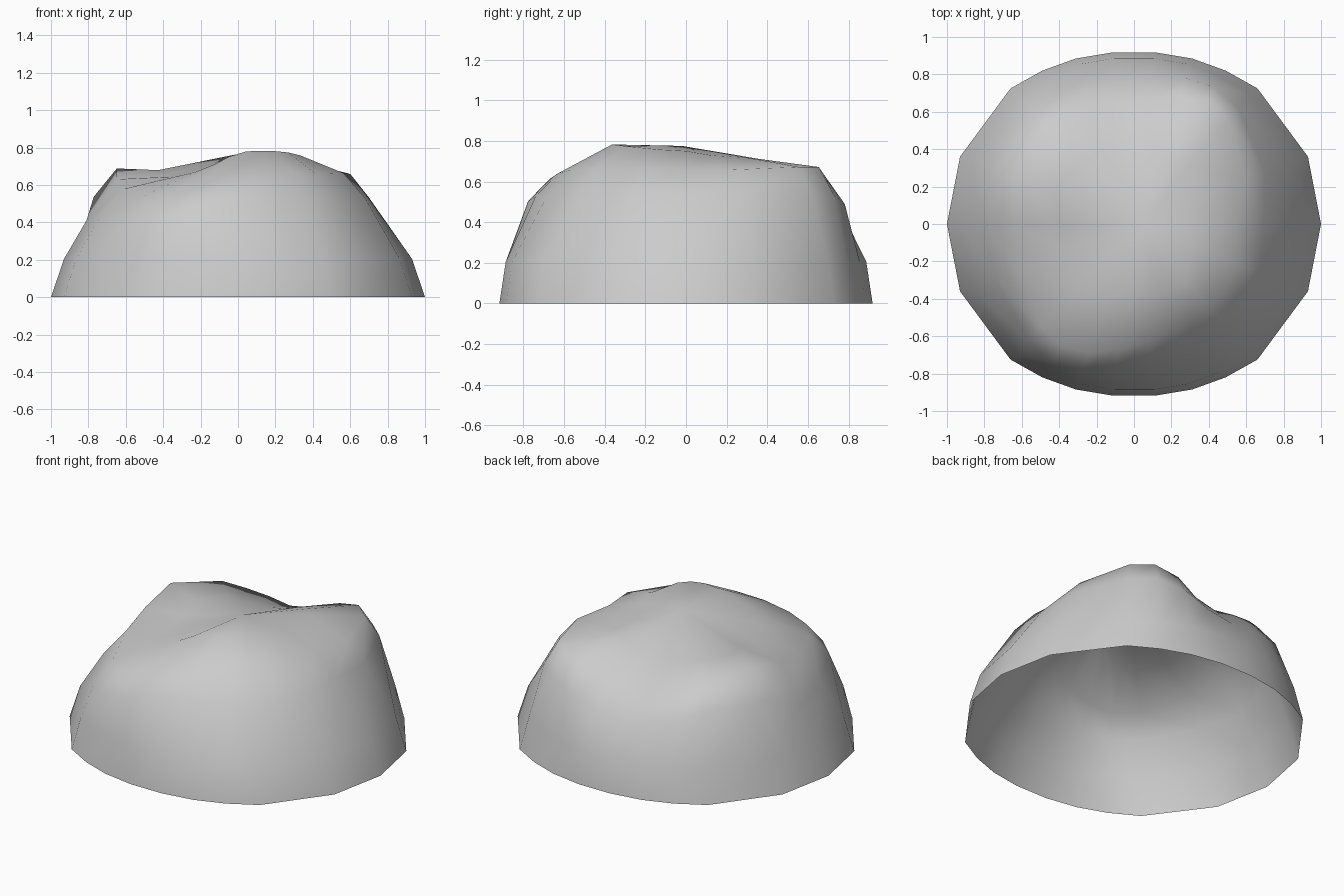
import bpy, bmesh, math

if "Cube" in bpy.data.objects:
    bpy.data.objects.remove(bpy.data.objects["Cube"])

# Rim outline: one quarter, mirrored to the other three (22 corners)
quarter = [(1.0, 0.0), (0.93, 0.36), (0.66, 0.725), (0.49, 0.82), (0.31, 0.885), (0.11, 0.918)]
back = quarter + [(-x, y) for x, y in reversed(quarter)]
rim = back + [(x, -y) for x, y in reversed(back[1:-1])]

# Upper rings: (radius, height) every 30 degrees, counter-clockwise from +x
shoulder = [(.69, .54), (.78, .53), (.85, .53), (.77, .41), (.81, .46), (.83, .57),
            (.81, .41), (.80, .43), (.86, .43), (.76, .52), (.72, .52), (.74, .53)]
plateau = [(.54, .67), (.69, .655), (.76, .67), (.63, .555), (.70, .595), (.71, .695),
           (.65, .63), (.68, .56), (.76, .55), (.65, .63), (.60, .66), (.63, .66)]
crown = [(.31, .75), (.38, .72), (.42, .71), (.38, .65), (.42, .65), (.48, .685),
         (.38, .65), (.40, .645), (.45, .67), (.36, .77), (.40, .78), (.38, .76)]


def sample(table, angle):
    """Smooth periodic interpolation of a (radius, height) table."""
    n = len(table)
    t = (angle / math.tau * n) % n
    i, f = int(t), t % 1.0
    out = []
    for k in (0, 1):
        a, b, c, d = (table[(i + j) % n][k] for j in (-1, 0, 1, 2))
        out.append(b + 0.5 * f * (c - a + f * (2*a - 5*b + 4*c - d + f * (3*(b - c) + d - a))))
    return out


bm = bmesh.new()
angles = [math.atan2(y, x) for x, y in rim]

# Open base and steep lower wall
rings = [[bm.verts.new((x, y, 0)) for x, y in rim],
         [bm.verts.new((x * .93, y * .966, .205)) for x, y in rim]]

# Uneven shoulder and top
for table in (shoulder, plateau, crown):
    ring = []
    for a in angles:
        r, z = sample(table, a)
        ring.append(bm.verts.new((r * math.cos(a), r * math.sin(a), z)))
    rings.append(ring)

n = len(rim)
for low, high in zip(rings, rings[1:]):
    for i in range(n):
        j = (i + 1) % n
        bm.faces.new((low[i], low[j], high[j], high[i]))
peak = bm.verts.new((0.05, -0.02, .775))
for i in range(n):
    bm.faces.new((rings[-1][i], rings[-1][(i + 1) % n], peak))

for f in bm.faces:
    f.smooth = True
mesh = bpy.data.meshes.new("mound")
bm.to_mesh(mesh)
bm.free()
bpy.context.collection.objects.link(bpy.data.objects.new("mound", mesh))
